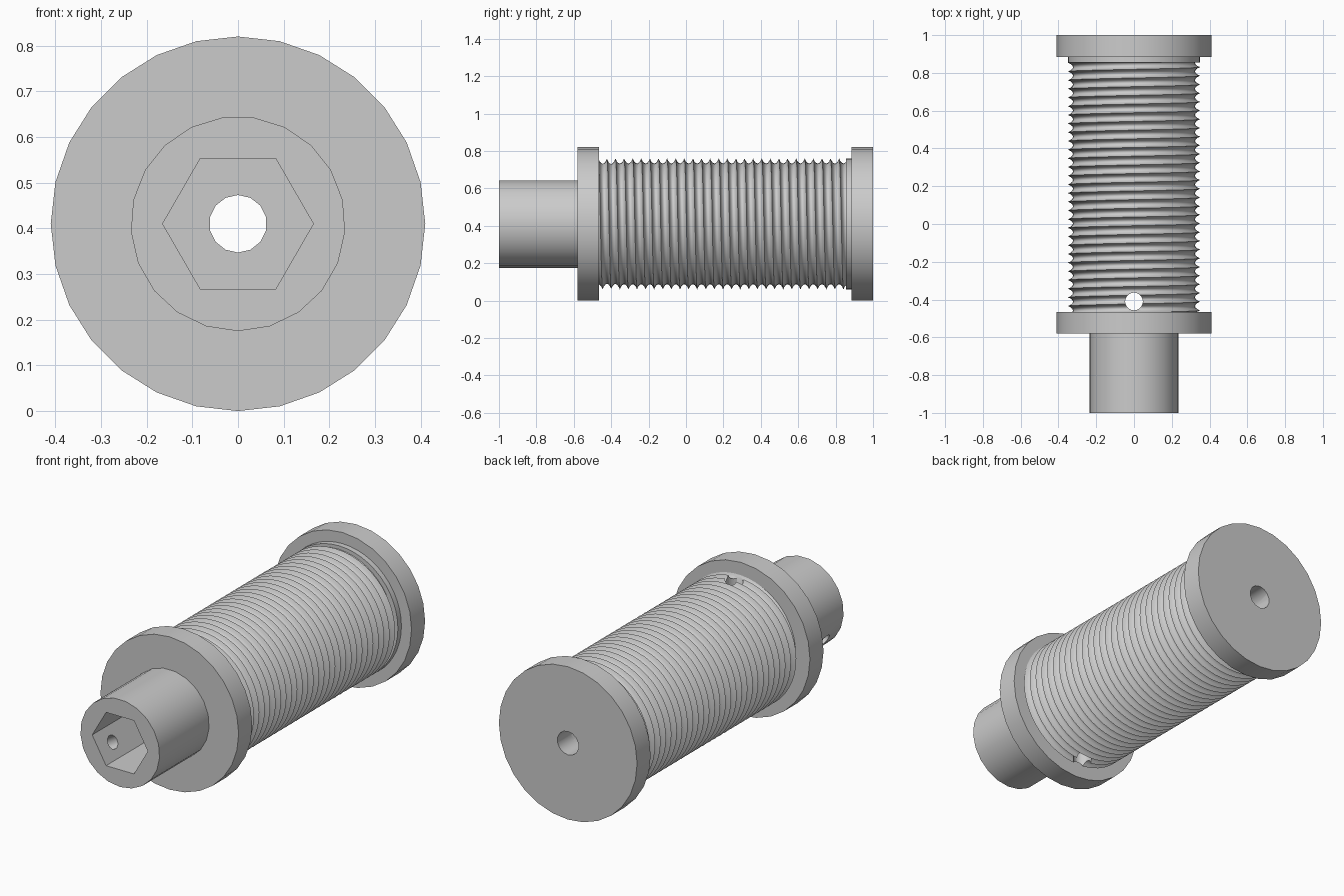
import bpy, bmesh, math
from mathutils import Matrix, Vector

if "Cube" in bpy.data.objects:
    bpy.data.objects.remove(bpy.data.objects["Cube"], do_unlink=True)

AXIS_Z = 0.41
BORE_R = 0.063

grey = bpy.data.materials.new("light_grey")
grey.use_nodes = True
grey.diffuse_color = (0.6, 0.6, 0.6, 1)
grey.node_tree.nodes["Principled BSDF"].inputs["Base Color"].default_value = (0.6, 0.6, 0.6, 1)


def finish(bm, name):
    bmesh.ops.recalc_face_normals(bm, faces=bm.faces)
    mesh = bpy.data.meshes.new(name)
    bm.to_mesh(mesh)
    bm.free()
    mesh.materials.append(grey)
    obj = bpy.data.objects.new(name, mesh)
    bpy.context.collection.objects.link(obj)
    return obj


def prism(name, radius, start, end, sides, first=Vector((0, 0, 1))):
    """Regular prism between two points, with one corner towards first."""
    start, end = Vector(start), Vector(end)
    u = first.normalized()
    v = (end - start).normalized().cross(u)
    bm = bmesh.new()
    rings = []
    for p in (start, end):
        ring = []
        for i in range(sides):
            a = math.tau * i / sides
            ring.append(bm.verts.new(p + radius * (u * math.cos(a) + v * math.sin(a))))
        rings.append(ring)
        bm.faces.new(ring)
    for i in range(sides):
        j = (i + 1) % sides
        bm.faces.new((rings[0][i], rings[0][j], rings[1][j], rings[1][i]))
    return finish(bm, name)


def along_y(name, radius, y0, y1, sides, first=Vector((0, 0, 1))):
    return prism(name, radius, (0, y0, AXIS_Z), (0, y1, AXIS_Z), sides, first)


def cut(obj, cutter):
    mod = obj.modifiers.new("cut", 'BOOLEAN')
    mod.operation = 'DIFFERENCE'
    mod.solver = 'EXACT'
    mod.object = cutter
    bpy.context.view_layer.objects.active = obj
    bpy.ops.object.modifier_apply(modifier=mod.name)


def threaded_drum(name, y_start, y_end, pitch, peak_y, steps=48):
    """Helical ridge with rounded grooves, its ends buried in the flanges."""
    profile = [(0, 0.35), (0.15, 0.335), (0.32, 0.326), (0.5, 0.323),
               (0.68, 0.326), (0.85, 0.335)]
    K = len(profile)
    first_turn = math.floor((y_start - peak_y) / pitch)
    turns = int((y_end - y_start) / pitch)
    bm = bmesh.new()
    rows = []
    for k in range(turns * K + 1):
        frac, r = profile[k % K]
        row = []
        for j in range(steps):
            a = math.tau * j / steps
            y = peak_y + pitch * (first_turn + k // K + frac + j / steps)
            row.append(bm.verts.new((r * math.sin(a), y, AXIS_Z + r * math.cos(a))))
        rows.append(row)
    for k in range(len(rows) - 1):
        for j in range(steps):
            if j + 1 < steps:
                quad = (rows[k][j], rows[k][j + 1], rows[k + 1][j + 1], rows[k + 1][j])
            elif k + K + 1 < len(rows):
                quad = (rows[k][j], rows[k + K][0], rows[k + K + 1][0], rows[k + 1][j])
            else:
                continue
            bm.faces.new(quad)
    rim = [e for e in bm.edges if e.is_boundary]
    caps = bmesh.ops.holes_fill(bm, edges=rim, sides=0)["faces"]
    bmesh.ops.poke(bm, faces=caps)
    return finish(bm, name)


# Solid parts
shaft = along_y("drive_shaft", 0.235, -1, -0.5, 21, Vector((0, 0, -1)))
front_flange = along_y("front_flange", 0.41, -0.58, -0.465, 28)
back_flange = along_y("back_flange", 0.41, 0.885, 1, 28)
collar = along_y("back_collar", 0.35, 0.855, 0.92, 48)
drum = threaded_drum("threaded_drum", -0.53, 0.93, 0.046, -0.423)
parts = [shaft, front_flange, back_flange, collar, drum]

# Cutters: centre bore, hexagonal socket, cross hole and set screw hole
bore = along_y("bore_cutter", BORE_R, -1.2, 1.2, 14)
socket = along_y("socket_cutter", 0.165, -1.2, -0.6, 6, Vector((1, 0, 0)))
cross_hole = prism("cross_hole_cutter", 0.047, (0, -0.41, -0.2), (0, -0.41, 1), 20,
                   Vector((0, 1, 0)))
angle = math.radians(210)
outward = Vector((math.cos(angle), 0, math.sin(angle)))
hub = Vector((0, -0.885, AXIS_Z))
set_screw = prism("set_screw_cutter", 0.036, hub, hub + outward * 0.4, 14, Vector((0, 1, 0)))

for part in parts:
    cut(part, bore)
cut(shaft, socket)
cut(shaft, set_screw)
cut(drum, cross_hole)

for cutter in (bore, socket, cross_hole, set_screw):
    bpy.data.objects.remove(cutter, do_unlink=True)

# Smooth round sides, crisp edges
bpy.ops.object.select_all(action='DESELECT')
for part in parts:
    part.select_set(True)
bpy.context.view_layer.objects.active = drum
bpy.ops.object.shade_smooth_by_angle(angle=math.radians(45))
